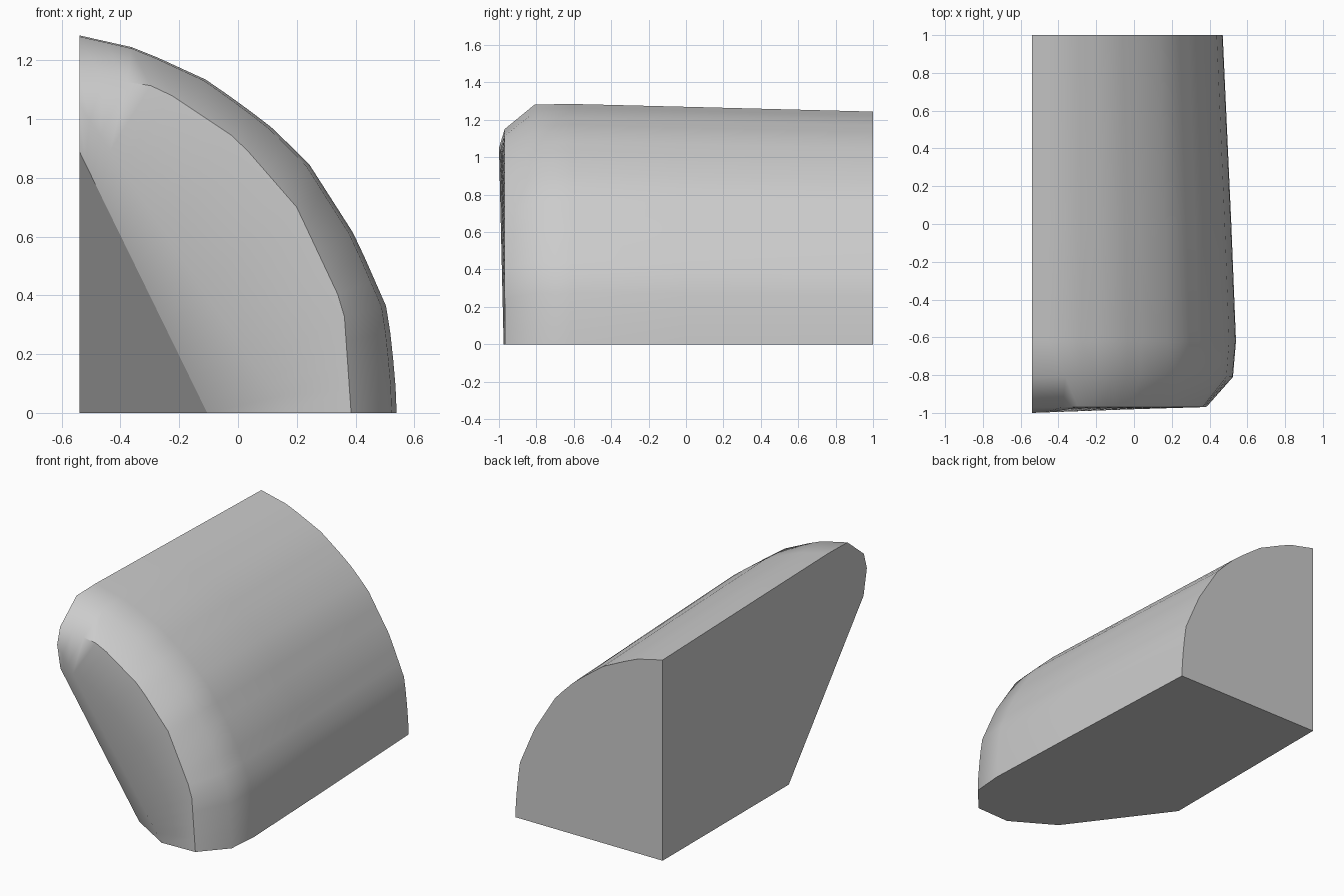
import bpy, bmesh, math
from mathutils import Vector

cube = bpy.data.objects.get("Cube")
if cube:
    bpy.data.objects.remove(cube)

EDGE = -0.54      # flat cut side of the quarter
STEPS = 20        # points along each section


def resample(points):
    """Evenly spaced points along a polyline."""
    pts = [Vector(p) for p in points]
    lengths = [(b - a).length for a, b in zip(pts, pts[1:])]
    out = []
    for i in range(STEPS + 1):
        d = sum(lengths) * i / STEPS
        k = 0
        while k < len(lengths) - 1 and d > lengths[k]:
            d -= lengths[k]
            k += 1
        out.append(pts[k].lerp(pts[k + 1], min(1, d / lengths[k])))
    return out


# Main quarter-round section (x, z), from the crown down to the base
arc = [(EDGE, 1.285), (-0.34, 1.24), (-0.1, 1.13), (0.1, 0.985), (0.24, 0.85),
       (0.4, 0.6), (0.51, 0.35), (0.535, 0.12), (0.54, 0)]

# Body sections: y, width scale, height scale
body = [(1, 0.935, 0.968), (0, 0.977, 0.988), (-0.62, 1, 1), (-0.81, 0.985, 0.997)]
rings = [resample([(EDGE + (x - EDGE) * sx, y, z * sz) for x, z in arc])
         for y, sx, sz in body]

# Rounded nose: rim, brow line and upper edge of the slanted cut
rings.append(resample([(EDGE, -0.97, 1.15), (-0.27, -0.97, 1.11), (0, -0.97, 0.93),
                       (0.2, -0.97, 0.7), (0.36, -0.97, 0.36), (0.385, -0.967, 0)]))
rings.append(resample([(EDGE, -1, 1.05), (0.16, -0.975, 0)]))
rings.append(resample([(EDGE, -0.967, 0.89), (-0.105, -0.817, 0)]))

bm = bmesh.new()
loops = [[bm.verts.new(p) for p in ring] for ring in rings]
corner = bm.verts.new((EDGE, 1, 0))
toe = bm.verts.new((EDGE, -0.235, 0))

# Curved skin
for a, b in zip(loops, loops[1:]):
    for i in range(STEPS):
        bm.faces.new((a[i], a[i + 1], b[i + 1], b[i]))

# Flat sides: slanted cut, back, cut side and base
flat = [bm.faces.new(loops[-1] + [toe]),
        bm.faces.new(loops[0] + [corner]),
        bm.faces.new([l[0] for l in loops] + [toe, corner]),
        bm.faces.new([l[-1] for l in loops] + [toe, corner])]
bmesh.ops.recalc_face_normals(bm, faces=bm.faces)
flat_ids = [len(bm.faces) - len(flat) + i for i in range(len(flat))]

mesh = bpy.data.meshes.new("rounded_quarter_block")
bm.to_mesh(mesh)
bm.free()
block = bpy.data.objects.new("rounded_quarter_block", mesh)
bpy.context.collection.objects.link(block)

# Smooth skin with crisp flat sides
bpy.context.view_layer.objects.active = block
block.select_set(True)
bpy.ops.object.shade_smooth_by_angle(angle=math.radians(45))
for i in flat_ids:
    mesh.polygons[i].use_smooth = False

# Plain grey
grey = bpy.data.materials.new("plain_grey")
grey.use_nodes = True
colour = (0.6, 0.6, 0.6, 1)
grey.diffuse_color = colour
grey.node_tree.nodes["Principled BSDF"].inputs["Base Color"].default_value = colour
mesh.materials.append(grey)
